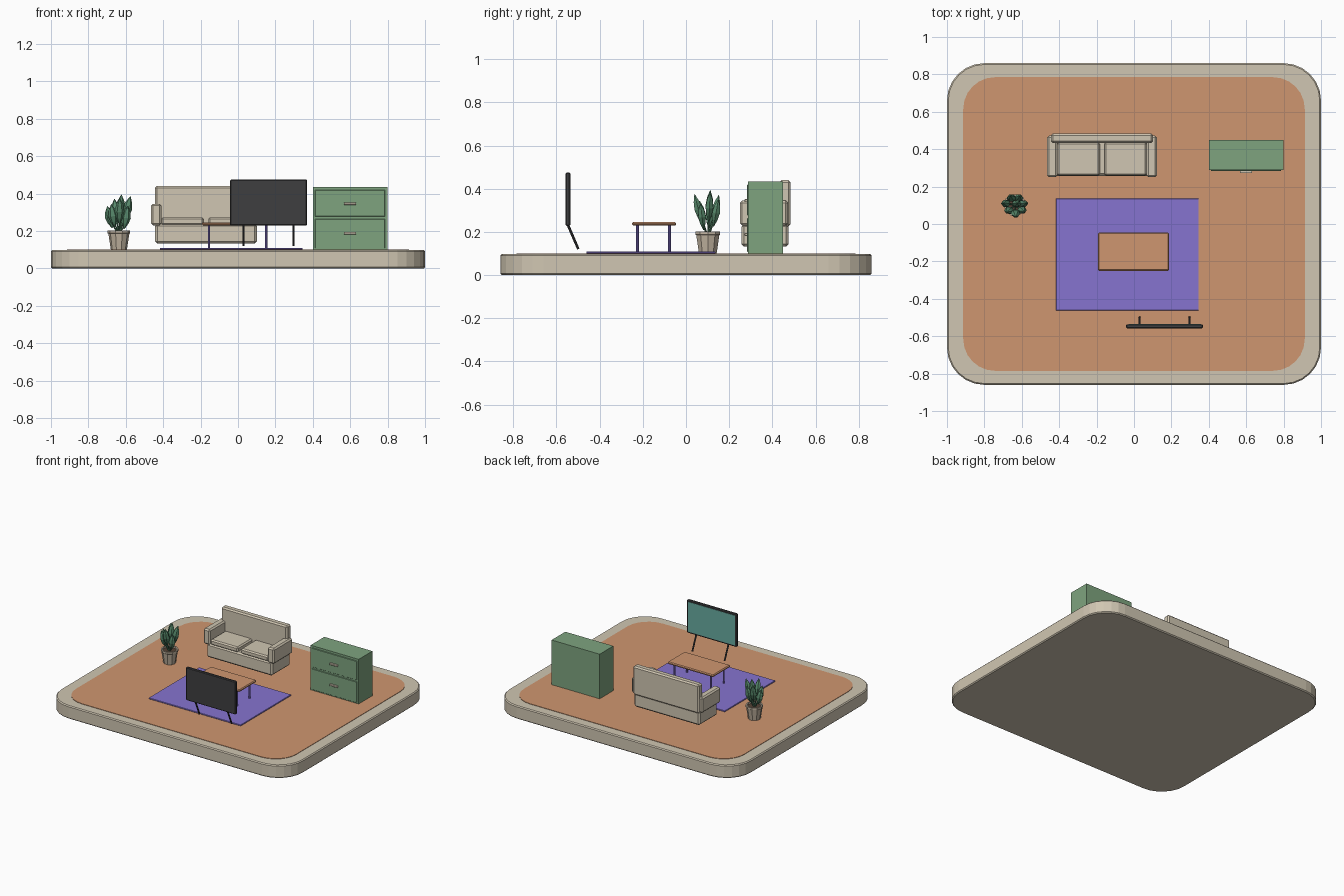
import bpy, bmesh, math
from mathutils import Vector

if "Cube" in bpy.data.objects:
    bpy.data.objects.remove(bpy.data.objects["Cube"])


def mat(name, r, g, b):
    m = bpy.data.materials.new(name)
    lin = lambda c: ((c / 255 + 0.055) / 1.055) ** 2.4 if c > 10 else c / 255 / 12.92
    m.diffuse_color = (lin(r), lin(g), lin(b), 1)
    m.use_nodes = True
    m.node_tree.nodes["Principled BSDF"].inputs["Base Color"].default_value = m.diffuse_color
    return m


CREAM = mat("cream", 208, 198, 178)
ORANGE = mat("orange wood", 207, 150, 112)
PURPLE = mat("purple", 134, 116, 208)
GREEN = mat("sage green", 126, 164, 127)
DARK = mat("charcoal", 62, 62, 64)
TEAL = mat("teal", 104, 172, 160)
LEAF = mat("leaf green", 88, 138, 108)
POT = mat("pot beige", 196, 182, 162)
SOIL = mat("soil", 84, 66, 54)


def finish(name, bm, m):
    bmesh.ops.recalc_face_normals(bm, faces=bm.faces)
    me = bpy.data.meshes.new(name)
    bm.to_mesh(me)
    bm.free()
    me.materials.append(m)
    ob = bpy.data.objects.new(name, me)
    bpy.context.collection.objects.link(ob)
    return ob


def box(name, x, y, z, m, bevel=0.0, segs=1):
    """Box from (min, max) ranges, with optional bevel."""
    bm = bmesh.new()
    bmesh.ops.create_cube(bm, size=1)
    for v in bm.verts:
        v.co = [(a + b) / 2 + c * (b - a) for (a, b), c in zip((x, y, z), v.co)]
    if bevel:
        bmesh.ops.bevel(bm, geom=bm.edges[:], offset=bevel, segments=segs,
                        profile=0.5, affect='EDGES')
    return finish(name, bm, m)


def slab(name, hx, hy, r, z0, z1, m, bevel=0.0, n=6):
    """Rounded-rectangle plate."""
    bm = bmesh.new()
    vs = []
    for k, (sx, sy) in enumerate(((1, 1), (-1, 1), (-1, -1), (1, -1))):
        for i in range(n + 1):
            a = math.pi / 2 * (k + i / n)
            vs.append(bm.verts.new((sx * (hx - r) + r * math.cos(a),
                                    sy * (hy - r) + r * math.sin(a), z0)))
    f = bm.faces.new(vs)
    up = bmesh.ops.extrude_face_region(bm, geom=[f])
    for v in up["geom"]:
        if isinstance(v, bmesh.types.BMVert):
            v.co.z = z1
    if bevel:
        rim = [e for e in bm.edges if abs(e.verts[0].co.z - e.verts[1].co.z) < 1e-6]
        bmesh.ops.bevel(bm, geom=rim, offset=bevel, segments=1, affect='EDGES')
    return finish(name, bm, m)


def lathe(name, prof, m, sides=10, start=(0, 0, 0), axis=(0, 0, 1), flat=1.0):
    """Rings of (radius, distance) along an axis; flat squashes one direction."""
    bm = bmesh.new()
    q = Vector((0, 0, 1)).rotation_difference(Vector(axis).normalized())
    rings = []
    for r, h in prof:
        rings.append([bm.verts.new(Vector(start) + q @ Vector((
            r * math.cos(2 * math.pi * i / sides),
            r * flat * math.sin(2 * math.pi * i / sides), h))) for i in range(sides)])
    for a, b in zip(rings, rings[1:]):
        for i in range(sides):
            j = (i + 1) % sides
            bm.faces.new((a[i], a[j], b[j], b[i]))
    bm.faces.new(rings[0])
    bm.faces.new(rings[-1])
    return finish(name, bm, m)


def rod(name, a, b, r, m, sides=8):
    d = Vector(b) - Vector(a)
    return lathe(name, [(r, 0), (r, d.length)], m, sides, a, d)


# Platform, floor and rug
slab("platform", 1.0, 0.86, 0.2, 0, 0.098, CREAM, 0.007)
slab("floor", 0.913, 0.785, 0.17, 0.09, 0.101, ORANGE)
box("rug", (-0.417, 0.346), (-0.462, 0.136), (0.1, 0.109), PURPLE, 0.002)

# Coffee table
box("table_top", (-0.193, 0.187), (-0.25, -0.046), (0.229, 0.246), ORANGE, 0.006)
for x in (-0.155, 0.15):
    for y in (-0.225, -0.076):
        rod("table_leg", (x, y, 0.108), (x, y, 0.231), 0.0065, PURPLE)

# Television facing the sofa
box("tv_body", (-0.042, 0.369), (-0.558, -0.536), (0.228, 0.475), DARK, 0.005)
box("tv_screen", (-0.03, 0.357), (-0.54, -0.534), (0.24, 0.463), TEAL)
for x in (0.03, 0.297):
    rod("tv_leg", (x, -0.548, 0.235), (x, -0.499, 0.121), 0.006, DARK)

# Drawer cabinet
box("cabinet", (0.4, 0.798), (0.288, 0.45), (0.1, 0.435), GREEN)
for z0, z1 in ((0.108, 0.264), (0.277, 0.419)):
    box("drawer_front", (0.412, 0.786), (0.283, 0.295), (z0, z1), GREEN, 0.002)
for z in (0.188, 0.345):
    box("drawer_handle", (0.566, 0.632), (0.272, 0.285), (z - 0.007, z + 0.007), CREAM, 0.002)

# Sofa, mirrored about its own centre line
CX = -0.171
box("sofa_base", (CX - 0.272, CX + 0.272), (0.257, 0.475), (0.132, 0.237), CREAM, 0.012)
box("sofa_back", (CX - 0.273, CX + 0.273), (0.433, 0.484), (0.225, 0.44), CREAM, 0.01)
for s in (-1, 1):
    arm = sorted((CX + s * 0.238, CX + s * 0.293))
    box("sofa_arm", arm, (0.25, 0.472), (0.23, 0.345), CREAM, 0.01)
    seat = sorted((CX + s * 0.012, CX + s * 0.24))
    box("seat_cushion", seat, (0.258, 0.437), (0.232, 0.272), CREAM, 0.009)

# Potted plant
PX, PY = -0.637, 0.101
lathe("pot", [(0.043, 0), (0.056, 0.085), (0.06, 0.088), (0.06, 0.102), (0.05, 0.102),
              (0.048, 0.09)], POT, 10, (PX, PY, 0.1))
lathe("soil", [(0.049, 0), (0.049, 0.004)], SOIL, 10, (PX, PY, 0.188))
# leaves: heading, base radius, base height, lean, length
leaves = [(10, 0.026, 0.245, 0.26, 0.145), (62, 0.03, 0.225, 0.2, 0.13),
          (115, 0.026, 0.235, 0.22, 0.14), (170, 0.036, 0.215, 0.22, 0.12),
          (222, 0.03, 0.22, 0.2, 0.125), (275, 0.026, 0.235, 0.25, 0.145),
          (325, 0.034, 0.21, 0.2, 0.125), (40, 0.006, 0.25, 0.08, 0.145)]
for ang, r, h, lean, ln in leaves:
    c, s = math.cos(math.radians(ang)), math.sin(math.radians(ang))
    base = (PX + r * c, PY + r * s, h)
    rod("leaf_stem", (PX + 0.006 * c, PY + 0.006 * s, 0.188), (base[0], base[1], h + 0.02),
        0.004, LEAF, 5)
    lathe("leaf", [(0.002, 0), (0.018, ln * 0.25), (0.026, ln * 0.5), (0.019, ln * 0.75),
                   (0.001, ln)], LEAF, 6, base,
          (math.sin(lean) * c, math.sin(lean) * s, math.cos(lean)), 0.8)
